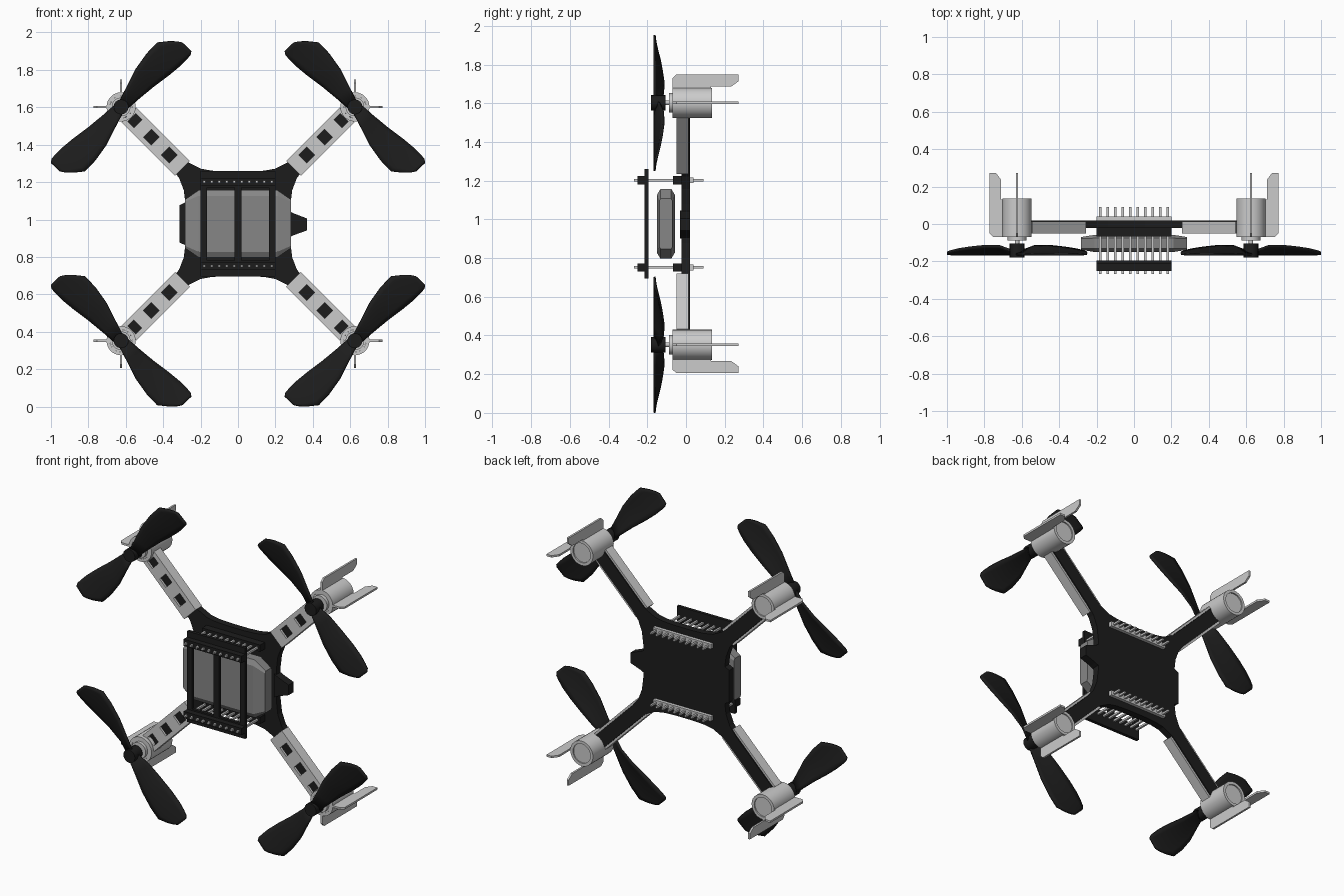
import bpy, bmesh, math
from mathutils import Vector

if "Cube" in bpy.data.objects:
    bpy.data.objects.remove(bpy.data.objects["Cube"])

C = 0.977          # height of the frame centre
M = 0.625          # motor offset from centre in x and z
R2 = math.sqrt(2)


def material(name, v):
    m = bpy.data.materials.new(name)
    m.diffuse_color = (v, v, v, 1)
    m.use_nodes = True
    m.node_tree.nodes["Principled BSDF"].inputs["Base Color"].default_value = m.diffuse_color
    return m


BLACK = material("black", 0.012)
BATTERY = material("battery_grey", 0.24)

# Coordinate maps: profile (u, v) extruded along w
def xz(u, v, w): return Vector((u, w, v))
def yz(u, v, w): return Vector((w, u, v))
def diag(s, p, w): return Vector(((s - p) / R2, w, (s + p) / R2))


def prism(bm, pts, lo, hi, place=xz):
    a = [bm.verts.new(place(u, v, lo)) for u, v in pts]
    b = [bm.verts.new(place(u, v, hi)) for u, v in pts]
    bm.faces.new(a)
    bm.faces.new(b[::-1])
    n = len(pts)
    for i in range(n):
        j = (i + 1) % n
        bm.faces.new((a[i], b[i], b[j], a[j]))


def rect(u0, u1, v0, v1):
    return [(u0, v0), (u1, v0), (u1, v1), (u0, v1)]


def circle(r, n=28, u=M, v=M):
    return [(u + r * math.cos(2 * math.pi * i / n), v + r * math.sin(2 * math.pi * i / n))
            for i in range(n)]


def finish(name, bm, mat=None, mirror="", smooth=False, thick=0):
    bmesh.ops.recalc_face_normals(bm, faces=bm.faces)
    me = bpy.data.meshes.new(name)
    bm.to_mesh(me)
    bm.free()
    ob = bpy.data.objects.new(name, me)
    bpy.context.collection.objects.link(ob)
    ob.location.z = C
    if mat:
        me.materials.append(mat)
    if smooth:
        bpy.ops.object.select_all(action='DESELECT')
        ob.select_set(True)
        bpy.context.view_layer.objects.active = ob
        bpy.ops.object.shade_smooth_by_angle(angle=math.radians(35))
    if thick:
        s = ob.modifiers.new("thickness", 'SOLIDIFY')
        s.thickness, s.offset = thick, 0
    if mirror:
        m = ob.modifiers.new("mirror", 'MIRROR')
        m.use_axis = ('x' in mirror, False, 'z' in mirror)
        m.use_mirror_merge = False
    return ob


def part(name, prisms, mat=None, mirror="", smooth=False):
    bm = bmesh.new()
    for p in prisms:
        prism(bm, *p)
    return finish(name, bm, mat, mirror, smooth)


# Circuit board body with four diagonal arms
q = [(0.06, 0.28), (0.14, 0.284), (0.2, 0.295), (0.265, 0.328), (0.303, 0.362), (0.557, 0.617),
     (0.617, 0.557), (0.362, 0.303), (0.315, 0.245), (0.29, 0.18), (0.28, 0.1)]
right = q + [(x, -z) for x, z in reversed(q)]
outline = right + [(-x, z) for x, z in reversed(right)]
part("body_board", [(outline, -0.022, 0.02)], BLACK)
part("side_connector", [([(0.27, 0.07), (0.3, 0.055), (0.37, 0.028), (0.37, -0.035),
                          (0.3, -0.06), (0.27, -0.075)], -0.03, 0.02)], BLACK)
part("side_edge", [([(-0.27, 0.12), (-0.312, 0.1), (-0.312, -0.1), (-0.27, -0.12)],
                    -0.022, 0.02)], BLACK)

# Arm mounts: channel with three square windows in the front plate
S0, S1 = 0.42, 0.825
channel = []
for k in (-1, 1):
    channel.append((rect(S0, S1, k * 0.043, k * 0.056), -0.05, 0.014, diag))
    channel.append((rect(S0, S1, k * 0.03, k * 0.043), -0.05, -0.036, diag))
for a, b in ((S0, 0.49), (0.55, 0.625), (0.685, 0.757), (0.803, S1)):
    channel.append((rect(a, b, -0.03, 0.03), -0.05, -0.036, diag))
part("arm_mount", channel, None, "xz")

# Motor holder tube
bm = bmesh.new()
rings = [[bm.verts.new((u, y, v)) for u, v in circle(r)]
         for r, y in ((0.078, -0.07), (0.078, 0.135), (0.06, 0.135), (0.06, -0.07))]
for k in range(4):
    a, b = rings[k], rings[(k + 1) % 4]
    for i in range(28):
        j = (i + 1) % 28
        bm.faces.new((a[i], a[j], b[j], b[i]))
finish("motor_holder", bm, None, "xz", True)

# Motor with front cap, and shaft
part("motor", [(circle(0.0595), -0.068, 0.128), (circle(0.05), -0.088, -0.068)],
     None, "xz", True)
part("motor_shaft", [(circle(0.012, 12), -0.12, -0.085)], None, "xz", True)

# Landing fins, one vertical and one sideways per motor
fin = [(-0.07, 0.07), (-0.07, 0.128), (-0.05, 0.147), (0.272, 0.147),
       (0.272, 0.112), (0.235, 0.085), (0.13, 0.085), (0.13, 0.07)]
part("landing_fin_upright", [([(y, M + h) for y, h in fin], M - 0.006, M + 0.006, yz)],
     None, "xz")
part("landing_fin_side", [([(y, M + h) for y, h in fin], M - 0.006, M + 0.006,
                           lambda u, v, w: Vector((v, u, w)))], None, "xz")

# Propeller blades: stations of (radius, leading edge, trailing edge, trailing depth)
stations = [(0.02, -0.03, 0.03, -0.14), (0.1, -0.055, 0.035, -0.118),
            (0.2, -0.088, 0.045, -0.117), (0.3, -0.105, 0.06, -0.126),
            (0.38, -0.107, 0.068, -0.136), (0.43, -0.067, 0.068, -0.145),
            (0.46, -0.035, 0.066, -0.152), (0.475, -0.012, 0.055, -0.16)]
bm = bmesh.new()
N = 6
for k in (-1, 1):
    rows = []
    for r, p0, p1, y1 in stations:
        row = []
        for i in range(N + 1):
            t = i / N
            p = p0 + (p1 - p0) * t
            y = -0.163 + (y1 + 0.163) * t ** 1.4
            row.append(bm.verts.new((M - k * (r + p) / R2, y, M + k * (r - p) / R2)))
        rows.append(row)
    for a, b in zip(rows, rows[1:]):
        for i in range(N):
            bm.faces.new((a[i], a[i + 1], b[i + 1], b[i]))
finish("propeller_blades", bm, BLACK, "xz", True, 0.012)
part("propeller_hub", [(circle(0.04, 16), -0.18, -0.105)], BLACK, "xz", True)

# Battery: chamfered block narrowing at both ends
bm = bmesh.new()
for x, hy, hz, c in ((0.283, 0.034, 0.13, 0.012), (0.21, 0.046, 0.18, 0.03)):
    for sx in (-1, 1):
        for sy in (-1, 1):
            for sz in (-1, 1):
                bm.verts.new((sx * x, -0.104 + sy * hy, sz * (hz - c)))
                bm.verts.new((sx * x, -0.104 + sy * (hy - c * 0.6), sz * hz))
bmesh.ops.convex_hull(bm, input=bm.verts)
bmesh.ops.dissolve_limit(bm, angle_limit=0.02, verts=bm.verts, edges=bm.edges)
finish("battery", bm, BATTERY)

# Front deck: end strips joined by three bars
part("deck_end", [(rect(-0.2, 0.2, 0.195, 0.283), -0.215, -0.195)], BLACK, "z")
part("deck_bars", [(rect(a, b, -0.195, 0.195), -0.215, -0.195)
                   for a, b in ((-0.2, -0.166), (-0.02, 0.02), (0.166, 0.2))], BLACK)

# Header strips and pins along the top and bottom
H = 0.225
part("header_strips", [(rect(-0.2, 0.2, H - 0.021, H + 0.021), a, b)
                       for a, b in ((-0.25, -0.215), (-0.068, -0.022))], BLACK, "z")
part("solder_strip", [(rect(-0.2, 0.2, H - 0.015, H + 0.015), 0.02, 0.04)], None, "z")
part("header_pins", [(rect(x - 0.006, x + 0.006, H - 0.006, H + 0.006), -0.268, 0.09)
                     for x in (0.02, 0.06, 0.1, 0.14, 0.18)], None, "xz")
